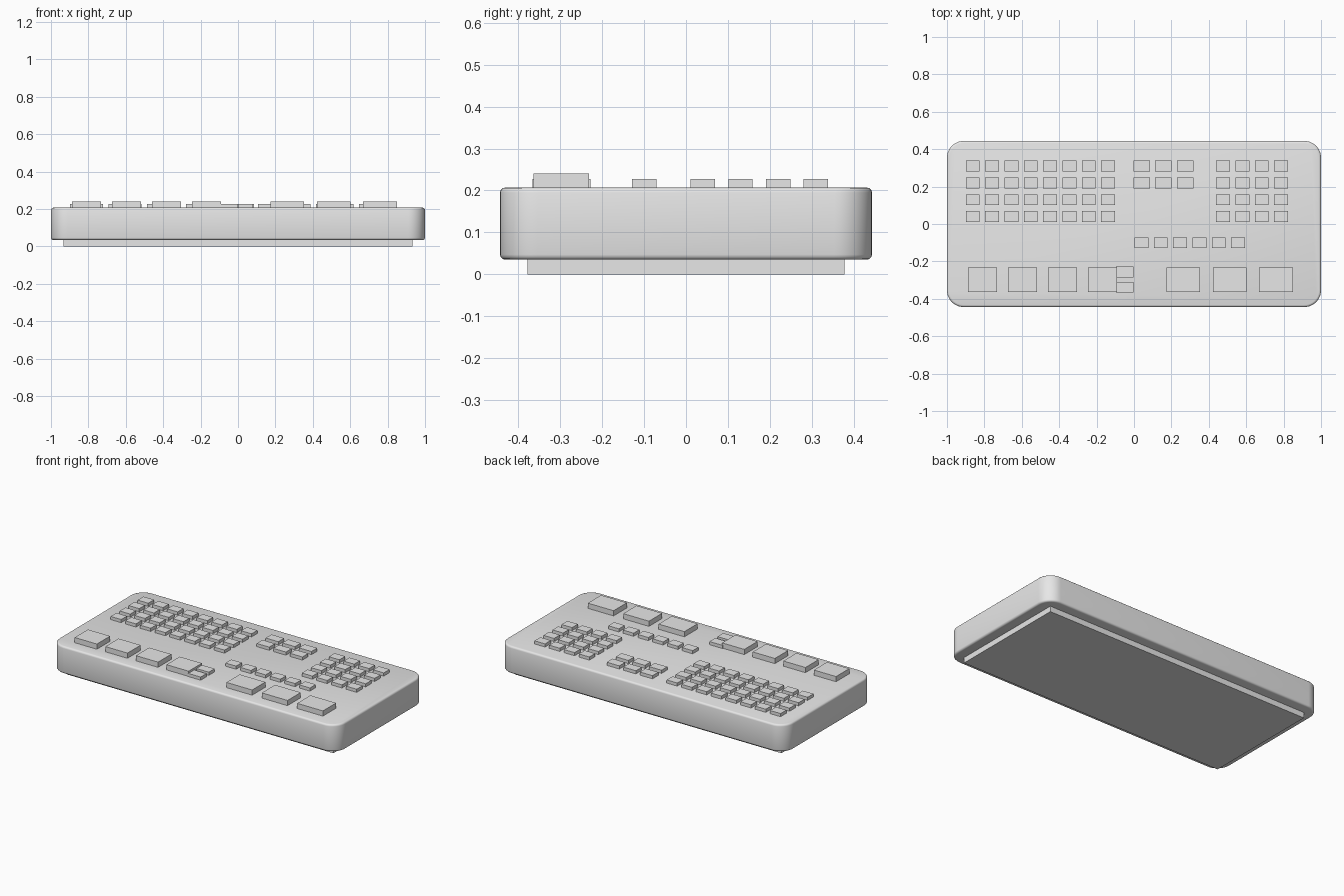
import bpy
import bmesh
import math
from mathutils import Matrix, Vector

if "Cube" in bpy.data.objects:
    bpy.data.objects.remove(bpy.data.objects["Cube"], do_unlink=True)

GREY = (0.8, 0.8, 0.8, 1.0)
plastic = bpy.data.materials.new("grey_plastic")
plastic.use_nodes = True
plastic.diffuse_color = GREY
plastic.node_tree.nodes["Principled BSDF"].inputs["Base Color"].default_value = GREY

BODY_BOTTOM, BODY_TOP = 0.035, 0.207


def add_box(bm, centre, size):
    matrix = Matrix.Translation(Vector(centre)) @ Matrix.Diagonal((*size, 1))
    bmesh.ops.create_cube(bm, size=1, matrix=matrix)


def finish(name, bm):
    mesh = bpy.data.meshes.new(name)
    bm.to_mesh(mesh)
    bm.free()
    mesh.materials.append(plastic)
    obj = bpy.data.objects.new(name, mesh)
    bpy.context.collection.objects.link(obj)
    return obj


def key_block(name, columns, rows, width, depth, top):
    """A grid of plain box keys standing on the body."""
    bm = bmesh.new()
    low = BODY_TOP - 0.01
    for x in columns:
        for y in rows:
            add_box(bm, (x, y, (low + top) / 2), (width, depth, top - low))
    return finish(name, bm)


def spread(start, step, count):
    return [start + step * i for i in range(count)]


# Base plate
bm = bmesh.new()
add_box(bm, (0, 0, 0.02), (1.864, 0.756, 0.04))
finish("base_plate", bm)

# Body: round the upright corners, then soften the top and bottom rims
bm = bmesh.new()
add_box(bm, (0, 0, (BODY_BOTTOM + BODY_TOP) / 2), (2, 0.888, BODY_TOP - BODY_BOTTOM))
upright = [e for e in bm.edges if abs(e.verts[0].co.z - e.verts[1].co.z) > 0.1]
bmesh.ops.bevel(bm, geom=upright, offset=0.09, segments=10, profile=0.5,
                affect='EDGES')
rims = [e for e in bm.edges if abs(e.verts[0].co.z - e.verts[1].co.z) < 0.001]
bmesh.ops.bevel(bm, geom=rims, offset=0.012, segments=3, profile=0.5,
                affect='EDGES')
body = finish("body", bm)
bpy.ops.object.select_all(action='DESELECT')
body.select_set(True)
bpy.context.view_layer.objects.active = body
bpy.ops.object.shade_smooth_by_angle(angle=math.radians(35))

# Small keys
PITCH, SMALL_TOP, DEPTH = 0.1033, 0.227, 0.058
rows = spread(0.04, 0.09, 4)
key_block("left_key_block", spread(-0.862, PITCH, 8), rows, 0.074, DEPTH, SMALL_TOP)
key_block("right_key_block", spread(0.476, PITCH, 4), rows, 0.074, DEPTH, SMALL_TOP)
key_block("centre_key_block", spread(0.041, 0.116, 3), rows[2:], 0.088, DEPTH, SMALL_TOP)
key_block("middle_key_row", spread(0.04, PITCH, 6), [-0.1], 0.074, DEPTH, SMALL_TOP)
key_block("stacked_keys", [-0.05], [-0.257, -0.338], 0.092, DEPTH, SMALL_TOP)

# Large front pads
key_block("narrow_pads", spread(-0.81, 0.214, 4), [-0.298], 0.155, 0.132, 0.24)
key_block("wide_pads", spread(0.264, 0.2475, 3), [-0.298], 0.18, 0.132, 0.24)
